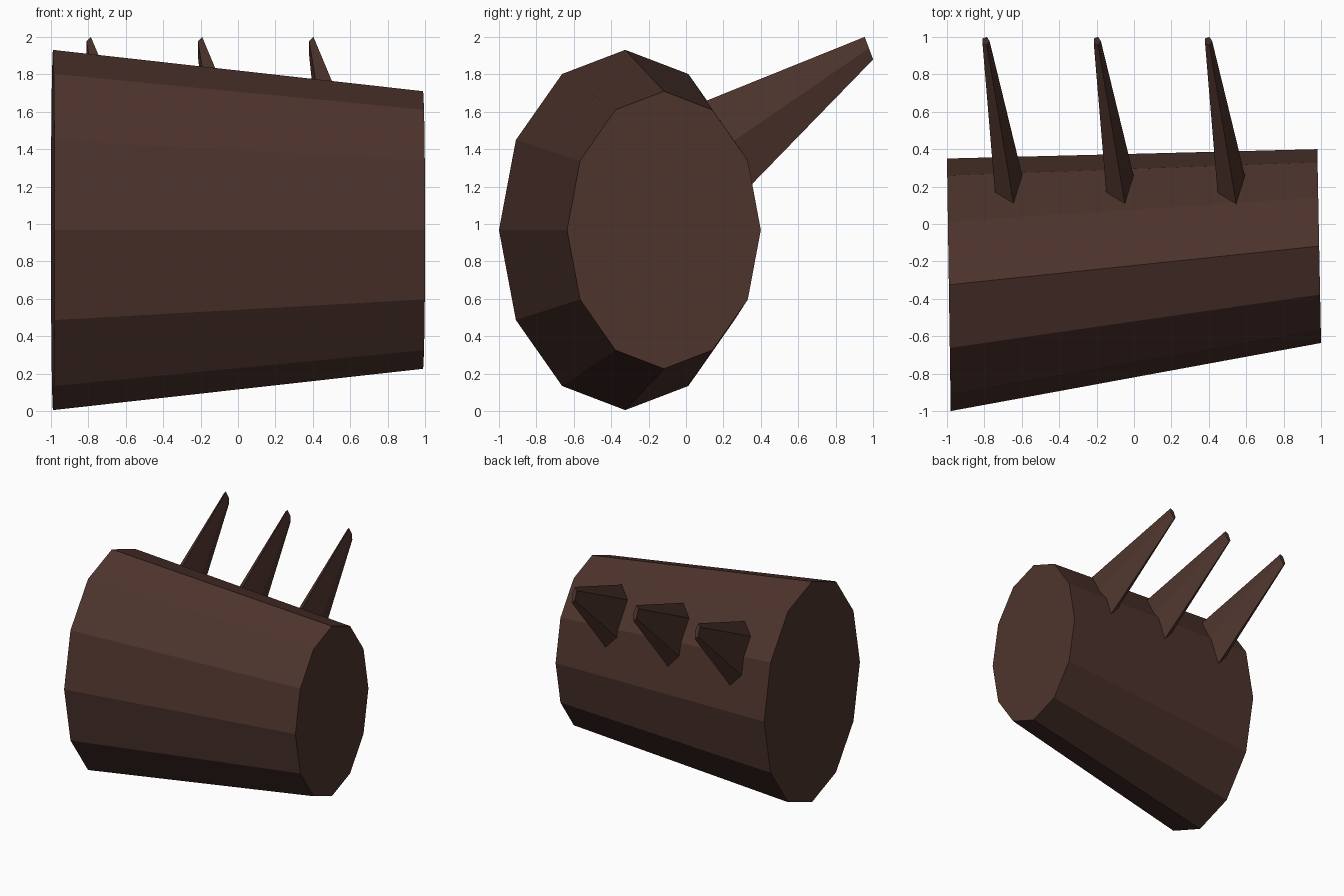
import bpy, bmesh, math
from mathutils import Vector

if "Cube" in bpy.data.objects:
    bpy.data.objects.remove(bpy.data.objects["Cube"])

brown = bpy.data.materials.new("dark_brown")
brown.diffuse_color = (0.076, 0.034, 0.026, 1.0)
brown.use_nodes = True
brown.node_tree.nodes["Principled BSDF"].inputs["Base Color"].default_value = brown.diffuse_color


def ring(center, u, v, sides):
    """Polygon around center spanned by the two half-axis vectors."""
    c, u, v = Vector(center), Vector(u), Vector(v)
    step = 2 * math.pi / sides
    return [c + u * math.cos(i * step) + v * math.sin(i * step) for i in range(sides)]


def frustum(name, ring_a, ring_b):
    """Closed, flat-faced solid between two rings."""
    bm = bmesh.new()
    a = [bm.verts.new(p) for p in ring_a]
    b = [bm.verts.new(p) for p in ring_b]
    n = len(a)
    for i in range(n):
        j = (i + 1) % n
        bm.faces.new((a[i], a[j], b[j], b[i]))
    bm.faces.new(a)
    bm.faces.new(b)
    bmesh.ops.recalc_face_normals(bm, faces=bm.faces)
    mesh = bpy.data.meshes.new(name)
    bm.to_mesh(mesh)
    bm.free()
    mesh.materials.append(brown)
    obj = bpy.data.objects.new(name, mesh)
    bpy.context.collection.objects.link(obj)
    return obj


# Tapered twelve-sided body lying along x
frustum("body",
        ring((-0.99, -0.325, 0.968), (-0.01, 0.675, 0), (0, 0, 0.963), 12),
        ring((0.99, -0.118, 0.968), (-0.01, 0.518, 0), (0, 0, 0.742), 12))

# Three flattened five-sided spikes leaning up and back
base_u, base_v = Vector((0.087, 0, 0)), Vector((0, -0.099, 0.264))
tip_scale = 0.24
for i in range(3):
    x = 0.595 * i
    base = Vector((-0.671 + x, 0.2045, 1.4085))
    tip = Vector((-0.793 + x, 0.978, 1.94))
    # root is continued a little way into the body
    k = 0.06
    root = base - (tip - base) * k
    s = 1 + (1 - tip_scale) * k
    frustum("spike_%d" % (i + 1),
            ring(root, base_u * s, base_v * s, 5),
            ring(tip, base_u * tip_scale, base_v * tip_scale, 5))
